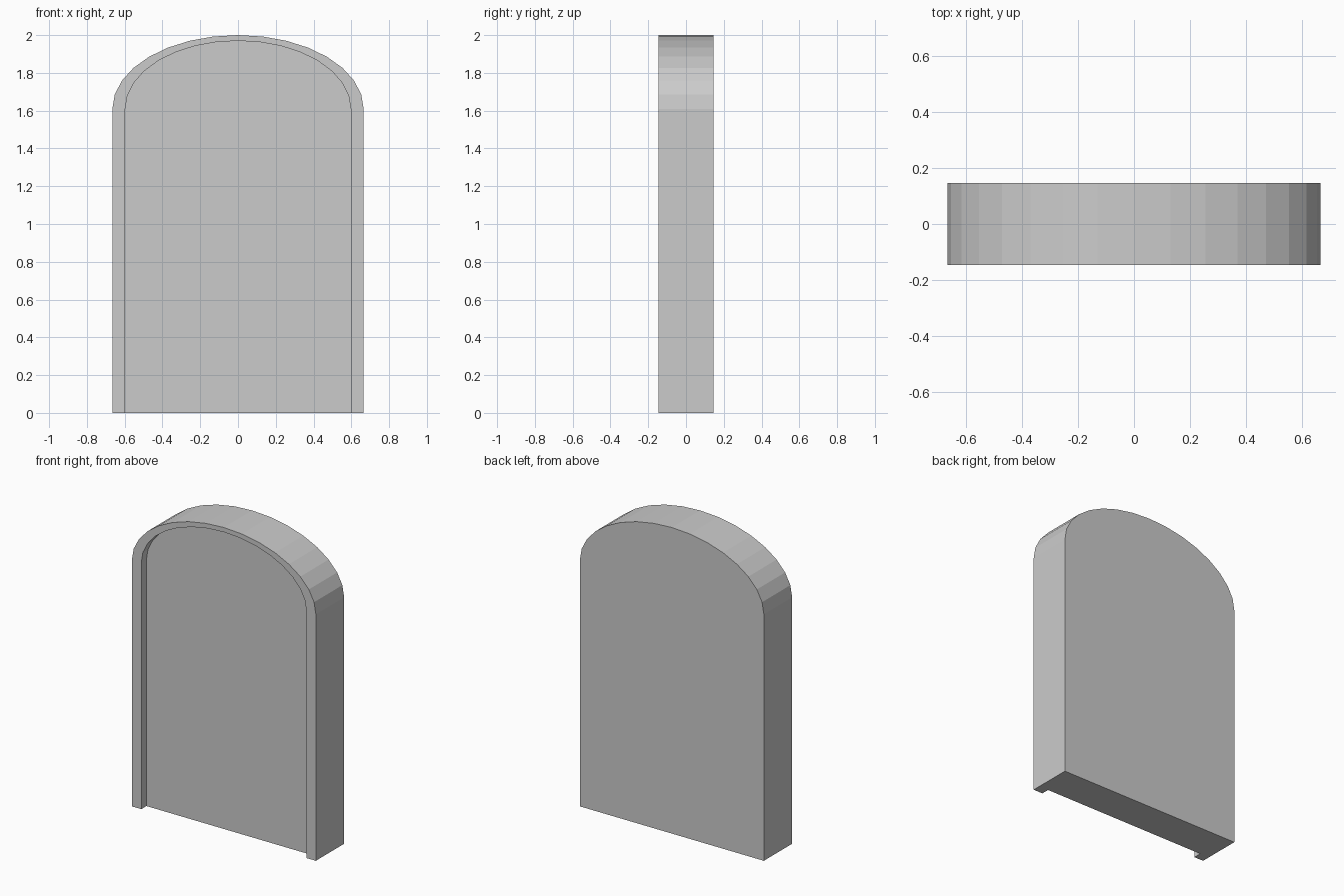
import bpy, bmesh, math

if "Cube" in bpy.data.objects:
    bpy.data.objects.remove(bpy.data.objects["Cube"])

SEGMENTS = 16
SPRING = 1.61           # height where the arch begins
FRONT, BACK = -0.146, 0.146
PANEL = FRONT + 0.053   # recessed panel plane


def arch(bm, half_width, top, y):
    """Open-bottomed arch outline from right foot to left foot."""
    pts = [(half_width, 0)]
    for i in range(SEGMENTS + 1):
        a = math.pi * i / SEGMENTS
        pts.append((half_width * math.cos(a), SPRING + (top - SPRING) * math.sin(a)))
    pts.append((-half_width, 0))
    return [bm.verts.new((x, y, z)) for x, z in pts]


def strip(bm, a, b):
    for i in range(len(a) - 1):
        bm.faces.new((a[i], a[i + 1], b[i + 1], b[i]))


bm = bmesh.new()
back = arch(bm, 0.665, 2.0, BACK)
outer = arch(bm, 0.665, 2.0, FRONT)
inner = arch(bm, 0.597, 1.97, FRONT)
panel = arch(bm, 0.597, 1.97, PANEL)

# Outer wall, front rim and recess wall
loops = [back, outer, inner, panel]
for a, b in zip(loops, loops[1:]):
    strip(bm, a, b)

# Back face, recessed front panel and notched underside
bm.faces.new(back)
bm.faces.new(panel)
bm.faces.new([l[0] for l in loops] + [l[-1] for l in reversed(loops)])
bmesh.ops.recalc_face_normals(bm, faces=bm.faces)

mesh = bpy.data.meshes.new("arched_slab")
bm.to_mesh(mesh)
bm.free()
bpy.context.collection.objects.link(bpy.data.objects.new("arched_slab", mesh))
